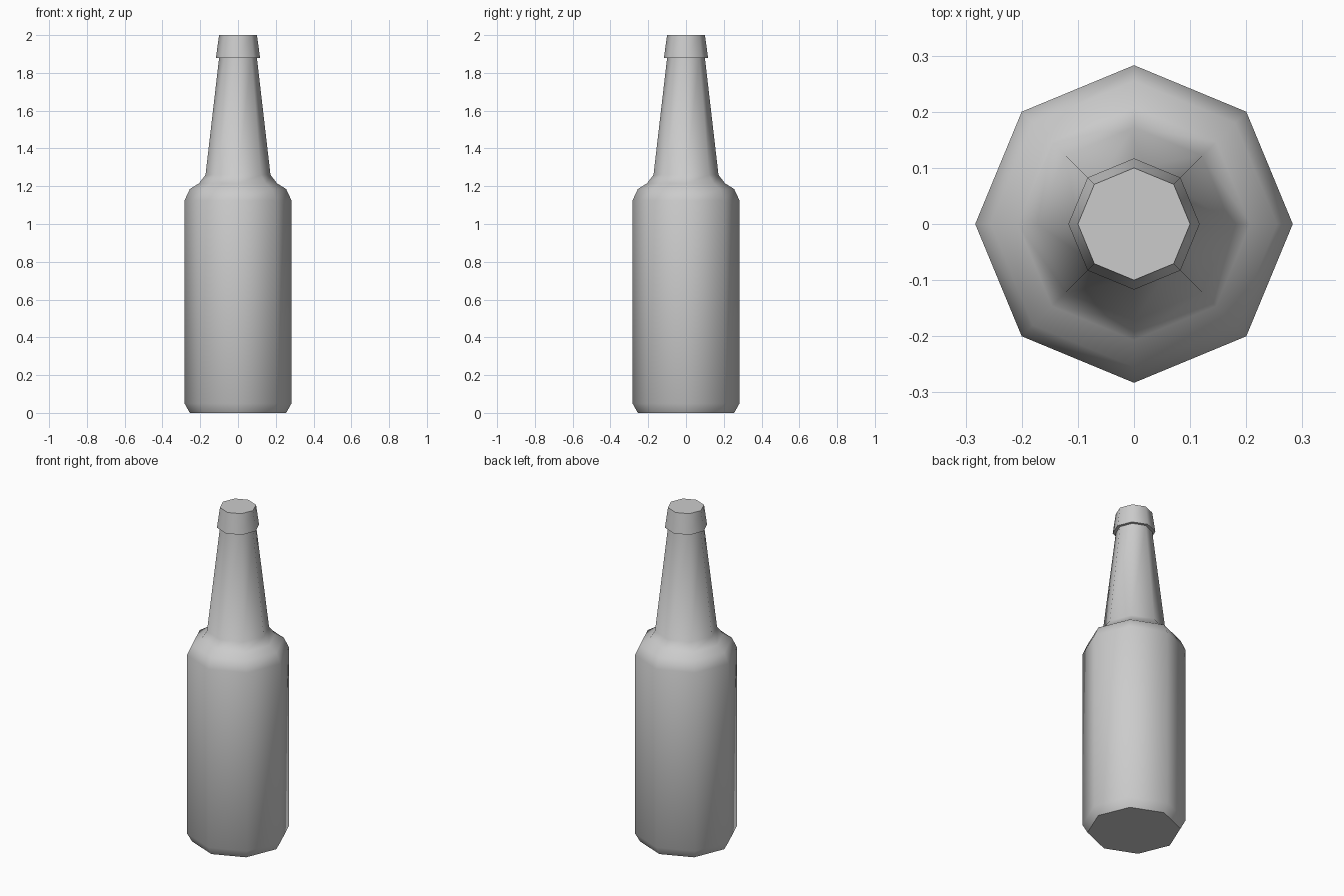
import bpy
import bmesh
from math import cos, sin, pi, radians

cube = bpy.data.objects.get("Cube")
if cube:
    bpy.data.objects.remove(cube, do_unlink=True)

SIDES = 8

# Plain grey finish
grey = bpy.data.materials.new("plain_grey")
grey.use_nodes = True
colour = (0.6, 0.6, 0.6, 1.0)
grey.diffuse_color = colour
grey.node_tree.nodes["Principled BSDF"].inputs["Base Color"].default_value = colour


def lathe(name, profile):
    """Revolve (radius, height) points into a closed eight-sided solid."""
    bm = bmesh.new()
    rings = []
    for r, z in profile:
        angles = [2 * pi * i / SIDES for i in range(SIDES)]
        rings.append([bm.verts.new((r * cos(a), r * sin(a), z)) for a in angles])
    for low, high in zip(rings, rings[1:]):
        for i in range(SIDES):
            j = (i + 1) % SIDES
            bm.faces.new((low[i], low[j], high[j], high[i]))
    bm.faces.new(rings[0][::-1])
    bm.faces.new(rings[-1])
    mesh = bpy.data.meshes.new(name)
    bm.to_mesh(mesh)
    bm.free()
    mesh.materials.append(grey)
    obj = bpy.data.objects.new(name, mesh)
    bpy.context.collection.objects.link(obj)
    bpy.ops.object.select_all(action="DESELECT")
    obj.select_set(True)
    bpy.context.view_layer.objects.active = obj
    bpy.ops.object.shade_smooth_by_angle(angle=radians(55))
    return obj


# Bottle: chamfered foot, straight body, rounded shoulder, tapering neck,
# then a flared lip band with a flat top
lathe("bottle", [
    (0.255, 0.0), (0.283, 0.05),
    (0.283, 1.125), (0.255, 1.185), (0.207, 1.215),
    (0.172, 1.26), (0.1, 1.88),
    (0.117, 1.88), (0.1, 2.0),
])
